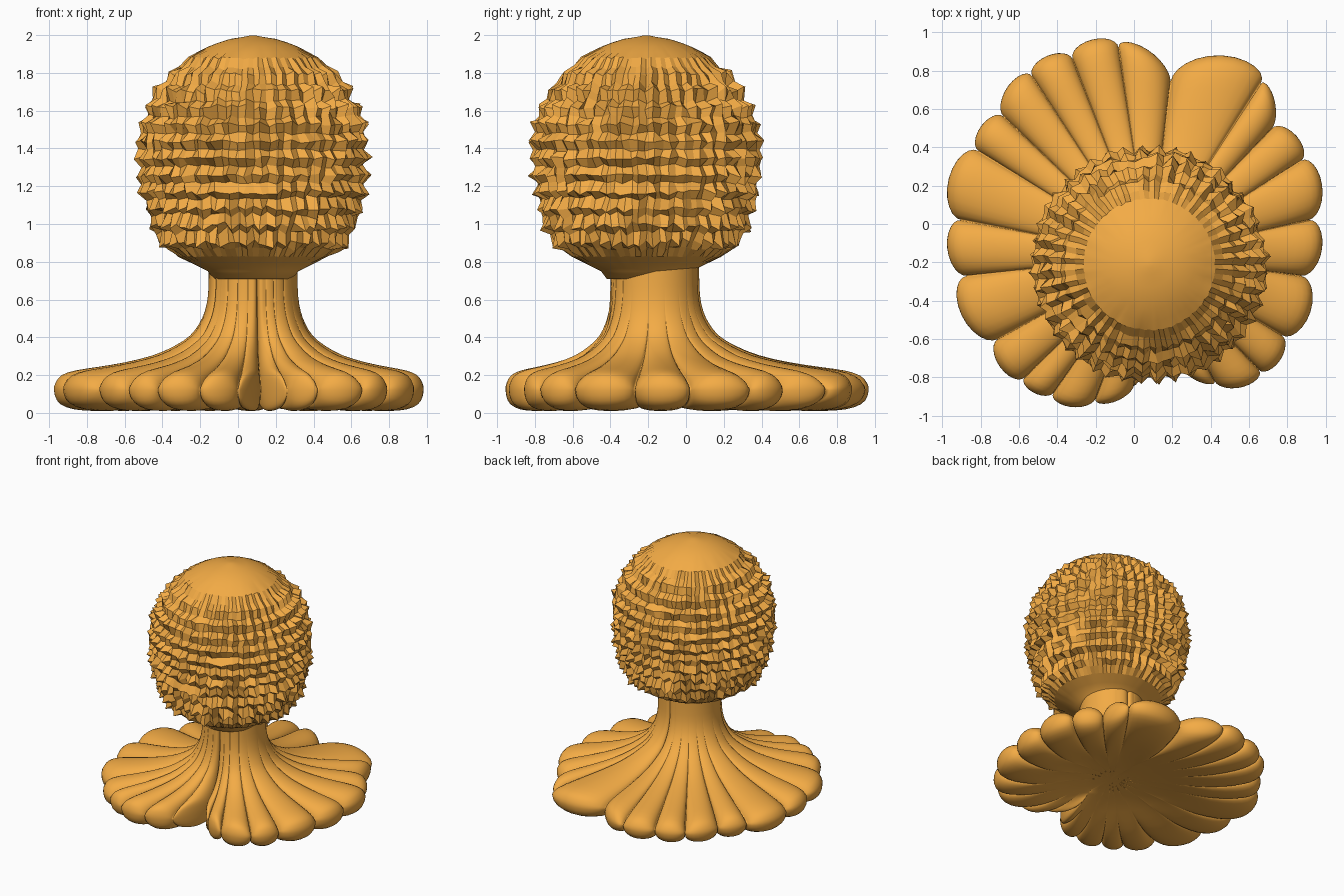
import bpy, math, random

if "Cube" in bpy.data.objects:
    bpy.data.objects.remove(bpy.data.objects["Cube"])

random.seed(4)
mat = bpy.data.materials.new("orange")
mat.diffuse_color = (0.9, 0.41, 0.06, 1)
mat.use_nodes = True
mat.node_tree.nodes["Principled BSDF"].inputs["Base Color"].default_value = mat.diffuse_color


def lerp_table(table, v):
    for (a, fa), (b, fb) in zip(table, table[1:]):
        if v <= b:
            return fa + (fb - fa) * max(0, v - a) / (b - a)
    return table[-1][1]


def refine(pts):
    """Insert a smooth midpoint between neighbouring profile points."""
    out = []
    for i in range(len(pts) - 1):
        p0, p1, p2 = pts[max(i - 1, 0)], pts[i], pts[i + 1]
        p3 = pts[min(i + 2, len(pts) - 1)]
        out.append(p1)
        out.append(tuple((9 * (b + c) - a - d) / 16
                         for a, b, c, d in zip(p0, p1, p2, p3)))
    return out + [pts[-1]]


def loft(name, rings, smooth):
    """Skin closed rings of points, closing both ends with a fan."""
    verts = [p for ring in rings for p in ring]
    n, m = len(rings[0]), len(rings)
    faces = [(r * n + i, r * n + (i + 1) % n, (r + 1) * n + (i + 1) % n, (r + 1) * n + i)
             for r in range(m - 1) for i in range(n)]
    for r in (0, m - 1):
        verts.append(tuple(sum(p[k] for p in rings[r]) / n for k in range(3)))
        c = len(verts) - 1
        for i in range(n):
            tri = (r * n + (i + 1) % n, r * n + i, c)
            faces.append(tri if r == 0 else tri[::-1])
    # rings running downward need flipped faces
    if rings[0][0][2] > rings[-1][0][2]:
        faces = [f[::-1] for f in faces]
    me = bpy.data.meshes.new(name)
    me.from_pydata(verts, [], faces)
    me.polygons.foreach_set("use_smooth", [smooth] * len(faces))
    me.materials.append(mat)
    ob = bpy.data.objects.new(name, me)
    bpy.context.collection.objects.link(ob)
    return ob


# Lobed foot flaring up into the stem: notches between lobes (x, y, cleft strength)
CX, CY = 0.08, -0.165
notches = [
    (0.12, -0.54, 1), (0.26, -0.76, 0.1), (0.42, -0.82, 0.1), (0.65, -0.76, 0.1),
    (0.77, -0.58, 0), (0.87, -0.27, 0), (0.91, 0.02, 0), (0.87, 0.33, 0),
    (0.72, 0.5, 0), (0.66, 0.73, 0), (0.19, 0.74, 0.6), (-0.08, 0.92, 0),
    (-0.32, 0.86, 0), (-0.53, 0.77, 0), (-0.68, 0.56, 0), (-0.81, 0.38, 0),
    (-0.9, 0.02, 0), (-0.87, -0.27, 0), (-0.71, -0.6, 0.6), (-0.57, -0.8, 0),
    (-0.42, -0.88, 0.1), (-0.2, -0.91, 0.1), (0.0, -0.84, 0.1)]
polar = sorted((math.atan2(y - CY, x - CX), math.hypot(x - CX, y - CY), c)
               for x, y, c in notches)
polar.append((polar[0][0] + math.tau, polar[0][1], polar[0][2]))

columns = []      # angle, rim radius, lobe bulge 0..1, cleft strength
STEPS = 12
for (a0, r0, c0), (a1, r1, c1) in zip(polar, polar[1:]):
    for k in range(STEPS):
        t = (1 - math.cos(math.pi * k / STEPS)) / 2
        bulge = math.sqrt(max(0, 1 - (2 * t - 1) ** 2))
        rim = r0 + (r1 - r0) * t + 0.27 * (a1 - a0) * (r0 + r1) / 2 * bulge
        columns.append((a0 + (a1 - a0) * t, rim, bulge, c0 + (c1 - c0) * t))

STEM = 0.235
# profile: outward fraction, height, groove offset in height
profile = [
    (0.0, 0.80, 0), (0.0, 0.72, 0), (0.005, 0.62, 0), (0.025, 0.54, 0),
    (0.06, 0.475, 0), (0.12, 0.41, -0.003), (0.22, 0.355, -0.008),
    (0.36, 0.305, -0.018), (0.54, 0.268, -0.032), (0.72, 0.243, -0.05),
    (0.86, 0.225, -0.065), (0.95, 0.2, -0.065), (0.99, 0.16, -0.035),
    (1.0, 0.12, 0), (0.98, 0.065, 0.03), (0.92, 0.03, 0.04),
    (0.8, 0.012, 0.035), (0.6, 0.015, 0.02), (0.35, 0.05, 0.005),
    (0.1, 0.09, 0), (-0.2, 0.12, 0)]
rings = []
for s, z, groove in refine(profile):
    ring = []
    for a, rim, bulge, cleft in columns:
        r = STEM + (rim - STEM) * s
        if z > 0.15:      # only the clefts carry on up the stem
            r *= 1 - 0.16 * cleft * (1 - bulge) * max(0, 1 - s)
        lift = groove * (1 - bulge)
        if groove > 0:    # arch the underside at the clefts
            lift *= 1 + cleft
        ring.append((CX + r * math.cos(a), CY + r * math.sin(a), z + lift))
    rings.append(ring)
loft("lobed_foot_and_stem", rings, True)

# Knobbly ball head with smooth crown and smooth underside
BX, BY, BZ = 0.08, -0.21, 1.38
outline = [(0.71, 0.21), (0.75, 0.24), (0.80, 0.34), (0.86, 0.445), (1.0, 0.53),
           (1.2, 0.58), (1.4, 0.592), (1.55, 0.568), (1.68, 0.51), (1.78, 0.44),
           (1.86, 0.365), (1.91, 0.295), (1.95, 0.215), (1.98, 0.12), (1.995, 0.02)]
COLS = 88
heights = [0.71, 0.75, 0.79, 0.83]
heights += [0.865 + 0.044 * i for i in range(24)]
heights += [1.91, 1.94, 1.96, 1.98, 1.99, 1.997]
rings = []
for row, z in enumerate(heights):
    r0 = lerp_table(outline, z)
    # knobs fade out towards crown and underside
    fade = max(0, min(1, (1.93 - z) / 0.22, (z - 0.82) / 0.08))
    ring = []
    for col in range(COLS):
        a = math.tau * col / COLS + fade * random.uniform(-0.018, 0.018)
        knob = 0.015 * (1 if row % 2 else -1) + 0.014 * (1 if col % 2 else -1)
        out = fade * (knob + random.uniform(-0.02, 0.02))
        r = r0 + out * r0 / 0.6
        zz = z + out * (z - BZ) / 0.6 + fade * random.uniform(-0.01, 0.01)
        ring.append((BX + r * math.cos(a), BY + r * math.sin(a), zz))
    rings.append(ring)
ball = loft("knobbly_ball", rings, False)
smooth = []
for row in range(len(rings) - 1):
    smooth += [heights[row] > 1.86 or heights[row] < 0.82] * COLS
smooth += [True] * (2 * COLS)
ball.data.polygons.foreach_set("use_smooth", smooth)
